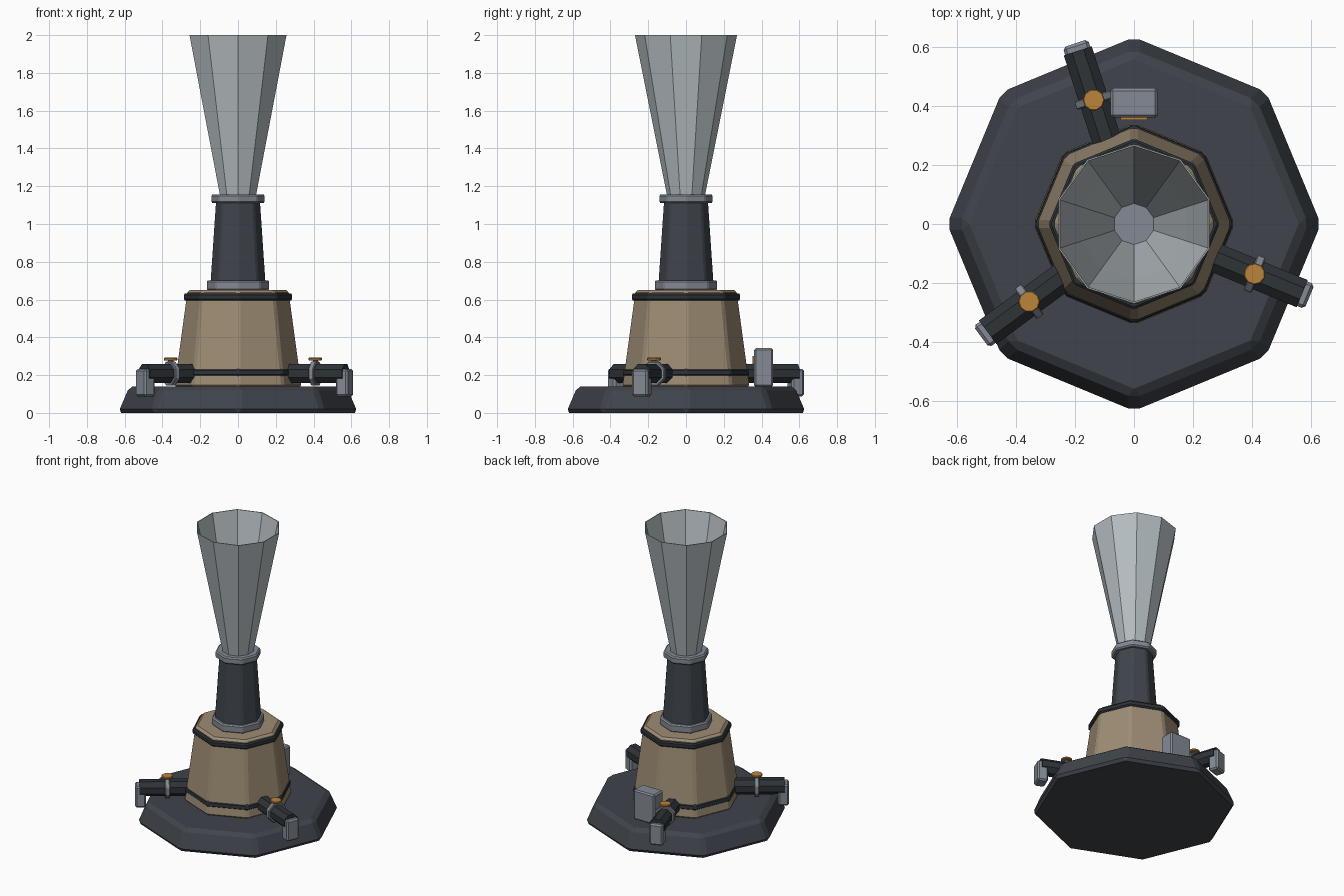
import bpy, bmesh
from math import sin, cos, radians, pi
from mathutils import Matrix, Vector

if "Cube" in bpy.data.objects:
    bpy.data.objects.remove(bpy.data.objects["Cube"], do_unlink=True)


def material(name, rgb):
    m = bpy.data.materials.new(name)
    m.use_nodes = True
    m.diffuse_color = (*rgb, 1)
    m.node_tree.nodes["Principled BSDF"].inputs["Base Color"].default_value = (*rgb, 1)
    return m


SLATE = material("slate", (0.05, 0.058, 0.072))
DARK = material("dark iron", (0.027, 0.033, 0.039))
TAN = material("tan", (0.34, 0.265, 0.175))
GREY = material("steel grey", (0.23, 0.255, 0.3))
PALE = material("pale metal", (0.46, 0.51, 0.53))
ORANGE = material("orange brass", (0.5, 0.23, 0.045))


def finish(name, bm, mat, bevel=0, matrix=None):
    bmesh.ops.recalc_face_normals(bm, faces=bm.faces)
    mesh = bpy.data.meshes.new(name)
    bm.to_mesh(mesh)
    bm.free()
    mesh.materials.append(mat)
    ob = bpy.data.objects.new(name, mesh)
    bpy.context.collection.objects.link(ob)
    if matrix:
        ob.matrix_world = matrix
    if bevel:
        mod = ob.modifiers.new("Bevel", "BEVEL")
        mod.width = bevel
        mod.segments = 1
        mod.limit_method = "ANGLE"
        mod.angle_limit = radians(25)
    return ob


def lathe(name, profile, mat, sides=8, phase=0, bevel=0, matrix=None, closed=False):
    """Turn (radius, height) points about z; cap the ends unless closed."""
    bm = bmesh.new()
    rings = [[bm.verts.new((r * cos(phase + 2 * pi * i / sides),
                            r * sin(phase + 2 * pi * i / sides), z))
              for i in range(sides)] for r, z in profile]
    pairs = list(zip(rings, rings[1:]))
    if closed:
        pairs.append((rings[-1], rings[0]))
    else:
        bm.faces.new(rings[0])
        bm.faces.new(rings[-1])
    for a, b in pairs:
        for i in range(sides):
            j = (i + 1) % sides
            bm.faces.new((a[i], a[j], b[j], b[i]))
    return finish(name, bm, mat, bevel, matrix)


def box(name, size, centre, mat, bevel=0, matrix=None):
    bm = bmesh.new()
    bmesh.ops.create_cube(bm, size=1)
    bmesh.ops.scale(bm, vec=size, verts=bm.verts)
    bmesh.ops.translate(bm, vec=Vector(centre), verts=bm.verts)
    return finish(name, bm, mat, bevel, matrix)


# Base and drum
lathe("base_plinth", [(0.643, 0), (0.583, 0.14)], SLATE, bevel=0.022)
lathe("drum_body", [(0.342, 0.135), (0.272, 0.65)], TAN, bevel=0.014)
lathe("drum_lower_band", [(0.338, 0.195), (0.334, 0.232)], DARK, bevel=0.008)
lathe("drum_upper_band", [(0.29, 0.595), (0.29, 0.632)], DARK, bevel=0.008)

# Chimney with collars
lathe("lower_collar", [(0.168, 0.648), (0.168, 0.702)], GREY, bevel=0.008)
lathe("chimney", [(0.149, 0.69), (0.12, 1.12)], SLATE, bevel=0.01)
lathe("upper_collar", [(0.144, 1.11), (0.144, 1.157)], GREY, bevel=0.008)

# Thin-walled open funnel
lathe("funnel", [(0.1, 1.15), (0.27, 2.0), (0.265, 2.0), (0.188, 1.65), (0.068, 1.15)],
      PALE, sides=10, phase=pi / 2, closed=True)

# Three outlet pipes, each with clamp, hand wheel and nozzle
for n, angle in enumerate((108, 216.5, -22.5), 1):
    turn = Matrix.Rotation(radians(angle), 4, "Z")
    along = turn @ Matrix.Translation((0, 0, 0.208)) @ Matrix.Rotation(pi / 2, 4, "Y")
    upright = turn @ Matrix.Translation((0.443, 0, 0))
    lathe(f"pipe_{n}", [(0.054, 0.24), (0.054, 0.618)], DARK, phase=pi / 8, matrix=along)
    lathe(f"clamp_{n}", [(0.069, 0.428), (0.069, 0.458)], GREY, phase=pi / 8,
          bevel=0.004, matrix=along)
    lathe(f"valve_stem_{n}", [(0.014, 0.25), (0.014, 0.285)], GREY, matrix=upright)
    lathe(f"hand_wheel_{n}", [(0.037, 0.278), (0.037, 0.292)], ORANGE, sides=10,
          bevel=0.003, matrix=upright)
    box(f"nozzle_{n}", (0.068, 0.09, 0.145), (0.611, 0, 0.16), GREY, 0.01, turn)

# Control box at the back
box("control_box", (0.16, 0.1, 0.205), (0, 0.411, 0.24), GREY, 0.009)
box("control_plate", (0.09, 0.008, 0.04), (0, 0.357, 0.28), ORANGE)
